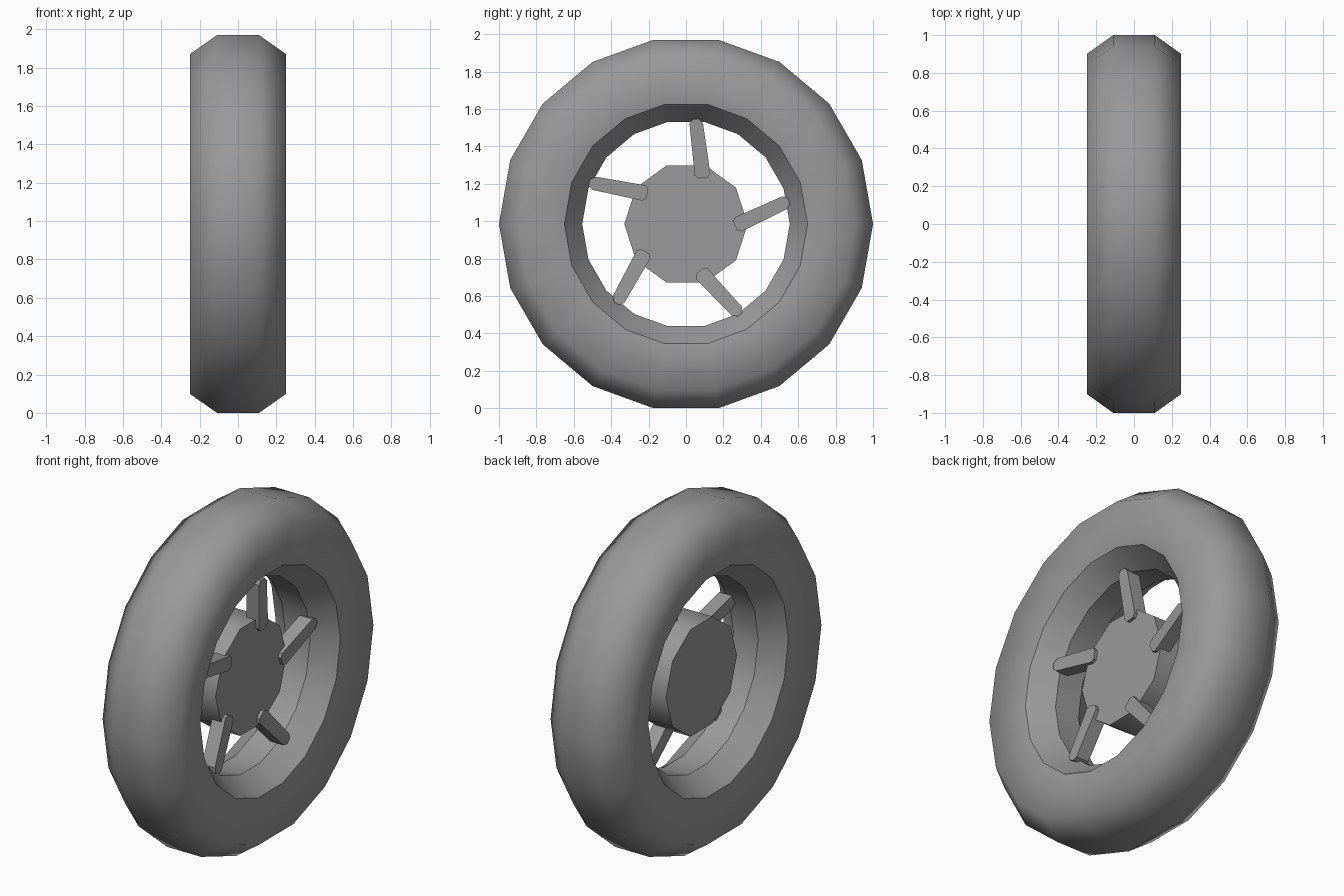
import bpy, bmesh, math
from mathutils import Matrix, Vector

cube = bpy.data.objects.get("Cube")
if cube:
    bpy.data.objects.remove(cube, do_unlink=True)

AXLE = Vector((0, 0, 0.985))

grey = bpy.data.materials.new("mid_grey")
grey.use_nodes = True
grey.diffuse_color = (0.32, 0.32, 0.32, 1)
grey.node_tree.nodes["Principled BSDF"].inputs["Base Color"].default_value = (0.32, 0.32, 0.32, 1)


def finish(bm, name):
    bmesh.ops.recalc_face_normals(bm, faces=bm.faces)
    mesh = bpy.data.meshes.new(name)
    bm.to_mesh(mesh)
    bm.free()
    mesh.materials.append(grey)
    obj = bpy.data.objects.new(name, mesh)
    obj.location = AXLE
    bpy.context.collection.objects.link(obj)
    return obj


def ring(bm, x, radius, sides):
    step = math.tau / sides
    return [bm.verts.new((x, radius * math.cos(i * step), radius * math.sin(i * step)))
            for i in range(sides)]


def bridge(bm, a, b, smooth=True):
    n = len(a)
    for i in range(n):
        j = (i + 1) % n
        bm.faces.new((a[i], a[j], b[j], b[i])).smooth = smooth


def mark_sharp(bm, loop):
    n = len(loop)
    for i in range(n):
        bm.edges.get((loop[i], loop[(i + 1) % n])).smooth = False


# Tire and rim: closed half profile (x, radius), mirrored across the wheel plane
half = [(0.08, 0.555), (0.21, 0.65), (0.25, 0.9), (0.11, 1.0)]
profile = half + [(-x, r) for x, r in reversed(half)]
bm = bmesh.new()
rings = [ring(bm, x, r, 18) for x, r in profile]
for k, loop in enumerate(rings):
    bridge(bm, loop, rings[(k + 1) % len(rings)])
for k, (x, r) in enumerate(profile):
    if r < 0.7:
        mark_sharp(bm, rings[k])
finish(bm, "tire")

# Hub: ten-sided drum with flat ends
bm = bmesh.new()
ends = [ring(bm, x, 0.33, 10) for x in (-0.1, 0.085)]
bridge(bm, *ends)
for loop in ends:
    bm.faces.new(loop)
    mark_sharp(bm, loop)
finish(bm, "hub")

# Spokes: slightly tapered bars with chamfered tips, leaning off the radial line
outline = [(0, -0.025), (0.02, -0.042), (0.29, -0.036), (0.318, -0.015),
           (0.318, 0.018), (0.295, 0.036), (0.02, 0.042), (0, 0.025)]
for n in range(5):
    bm = bmesh.new()
    # The bar flares slightly outward along its length
    back, front = ([bm.verts.new((x + 0.07 * u, u, v)) for u, v in outline]
                   for x in (0.02, 0.103))
    bm.faces.new(back)
    bm.faces.new(front)
    bridge(bm, back, front, smooth=False)
    lean = Matrix.Rotation(math.radians(25), 4, 'X')
    turn = Matrix.Rotation(math.radians(72 * n), 4, 'X')
    bm.transform(turn @ Matrix.Translation((0, 0.262, -0.01)) @ lean)
    finish(bm, f"spoke_{n + 1}")
